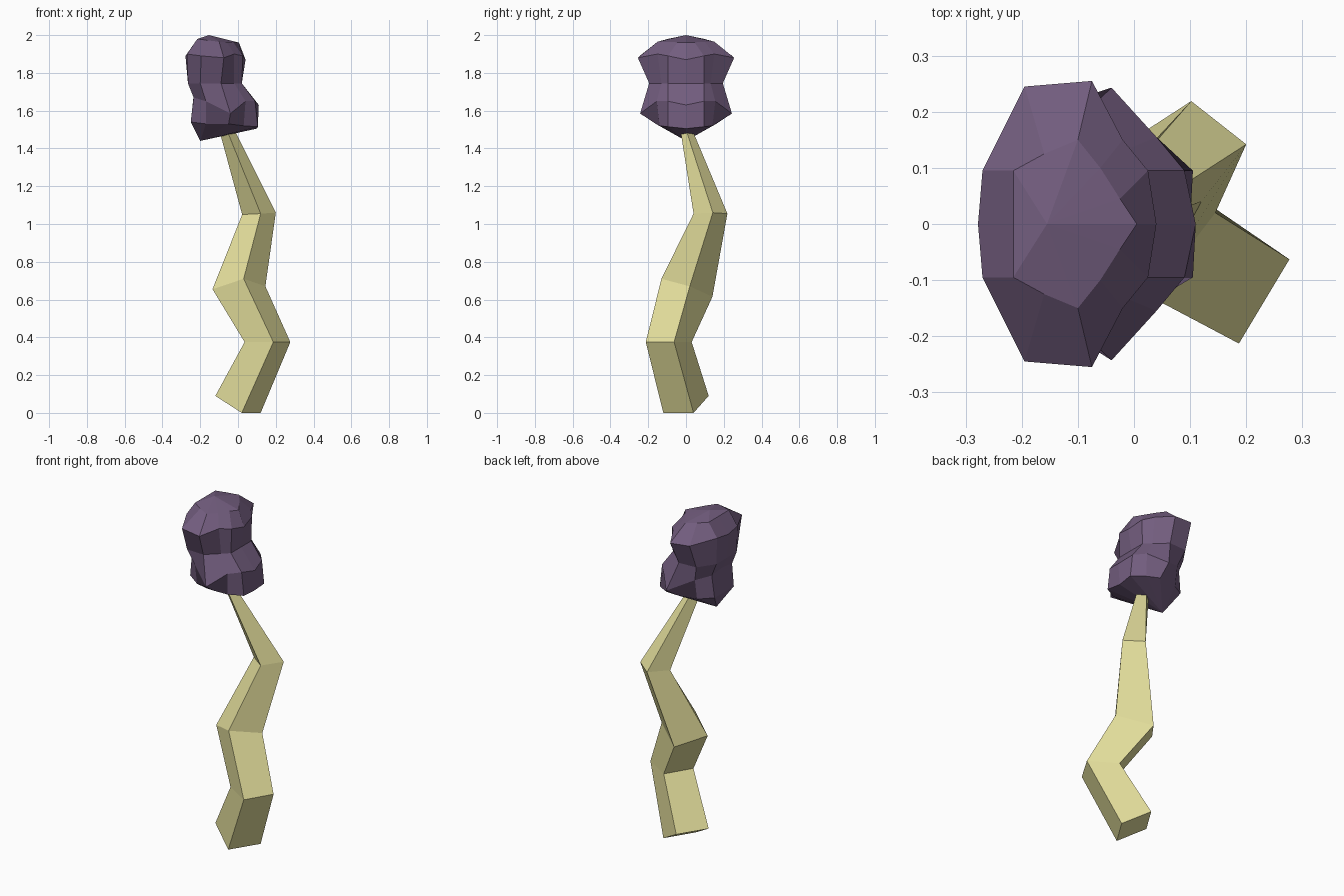
import bpy
import bmesh
from mathutils import Vector

if "Cube" in bpy.data.objects:
    bpy.data.objects.remove(bpy.data.objects["Cube"])


def loft(name, rings, color, top=None, bottom=None):
    """Skin closed rings listed bottom to top; ends close to a point or flat."""
    bm = bmesh.new()
    rows = [[bm.verts.new(p) for p in ring] for ring in rings]
    n = len(rows[0])
    for lo, hi in zip(rows, rows[1:]):
        for i in range(n):
            j = (i + 1) % n
            bm.faces.new((lo[i], lo[j], hi[j], hi[i]))
    for row, tip in ((rows[0], bottom), (rows[-1], top)):
        if tip is None:
            bm.faces.new(row)
        else:
            v = bm.verts.new(tip)
            for i in range(n):
                bm.faces.new((row[i], row[(i + 1) % n], v))
    bmesh.ops.recalc_face_normals(bm, faces=bm.faces[:])
    mesh = bpy.data.meshes.new(name)
    bm.to_mesh(mesh)
    bm.free()
    obj = bpy.data.objects.new(name, mesh)
    bpy.context.collection.objects.link(obj)
    mat = bpy.data.materials.new(name + "_color")
    mat.diffuse_color = color
    mat.use_nodes = True
    mat.node_tree.nodes["Principled BSDF"].inputs["Base Color"].default_value = mat.diffuse_color
    mesh.materials.append(mat)
    return obj


def section(front, right, left):
    """Four-sided stem section; the back corner completes the parallelogram."""
    f, r, l = Vector(front), Vector(right), Vector(left)
    return [f, r, r + l - f, l]


def mirrored(half):
    """Complete a half ring across the y = 0 plane."""
    return half + [(x, -y, z) for x, y, z in half[-2:0:-1]]


# crooked tapering stem
loft("stem", [
    section((.02, -.12, 0), (.12, .04, 0), (-.12, -.04, .09)),
    section((.187, -.213, .375), (.277, -.063, .375), (.035, -.12, .375)),
    section((.03, -.13, .71), (.145, .02, .67), (-.135, -.01, .655)),
    section((.12, .04, 1.055), (.2, .142, 1.06), (.022, .117, 1.05)),
    section((-.06, -.03, 1.5), (-.02, 0, 1.5), (-.1, .003, 1.5)),
], (.79, .75, .34, 1))

# lumpy two-lobed head: half rings run from +x to -x
lower_base = [(.1, 0, 1.505), (.105, .095, 1.515), (.03, .14, 1.52), (-.05, .16, 1.53),
              (-.17, .14, 1.53), (-.25, .09, 1.54), (-.25, 0, 1.54)]
lower_lobe = [(.11, 0, 1.63), (.09, .095, 1.65), (.04, .155, 1.65), (-.04, .243, 1.585),
              (-.17, .16, 1.65), (-.235, .095, 1.67), (-.235, 0, 1.68)]
waist = [(x, y, 1.745) for x, y in ((.02, 0), (.02, .095), (-.02, .13), (-.09, .195),
                                    (-.2, .19), (-.265, .095), (-.265, 0))]
upper_lobe = [(.04, 0, 1.87), (.025, .095, 1.89), (-.02, .15, 1.9), (-.075, .255, 1.88),
              (-.195, .245, 1.89), (-.27, .095, 1.9), (-.278, 0, 1.89)]
crown = [(.005, 0, 1.96), (-.025, .045, 1.962), (-.06, .1, 1.963), (-.1, .15, 1.965),
         (-.16, .125, 1.972), (-.215, .095, 1.98), (-.215, 0, 1.98)]
loft("head", [mirrored(r) for r in (lower_base, lower_lobe, waist, upper_lobe, crown)],
     (.17, .11, .21, 1), top=(-.155, 0, 2), bottom=(-.2, 0, 1.44))
